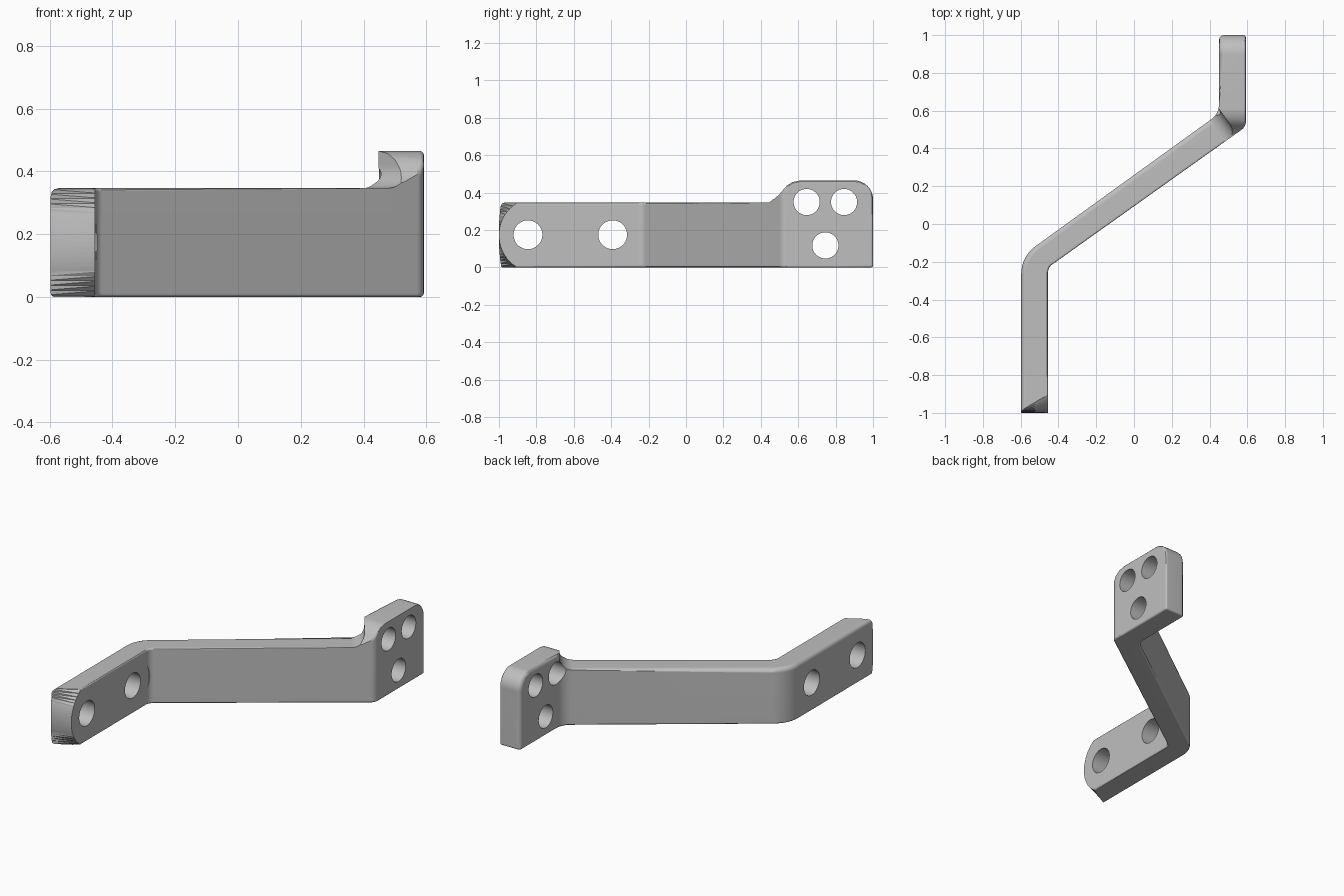
import bpy, bmesh, math
from mathutils import Vector

cube = bpy.data.objects.get("Cube")
if cube:
    bpy.data.objects.remove(cube, do_unlink=True)

X, Y, Z = Vector((1, 0, 0)), Vector((0, 1, 0)), Vector((0, 0, 1))
ARM = Vector((0.813, 0.582, 0)).normalized()   # direction of the slanted arm
ARM_SIDE = Z.cross(ARM)


def finish(name, bm):
    bmesh.ops.recalc_face_normals(bm, faces=bm.faces[:])
    mesh = bpy.data.meshes.new(name)
    bm.to_mesh(mesh)
    bm.free()
    obj = bpy.data.objects.new(name, mesh)
    bpy.context.scene.collection.objects.link(obj)
    return obj


def prism(name, points, u, v, w, start, end):
    """Extrude a profile drawn on axes u, v along axis w."""
    bm = bmesh.new()
    face = bm.faces.new([bm.verts.new(u * a + v * b + w * start) for a, b in points])
    moved = bmesh.ops.extrude_face_region(bm, geom=[face])["geom"]
    bmesh.ops.translate(bm, vec=w * (end - start),
                        verts=[e for e in moved if isinstance(e, bmesh.types.BMVert)])
    return finish(name, bm)


def arc(cx, cy, r, a0, a1, n):
    return [(cx + r * math.cos(math.radians(a0 + (a1 - a0) * i / n)),
             cy + r * math.sin(math.radians(a0 + (a1 - a0) * i / n))) for i in range(n + 1)]


def rounded(corners, n=8):
    """Round each (x, y, radius) corner of a closed outline."""
    out = []
    for i, (x, y, r) in enumerate(corners):
        p = Vector((x, y))
        if r == 0:
            out.append(p)
            continue
        a = (Vector(corners[i - 1][:2]) - p).normalized()
        b = (Vector(corners[(i + 1) % len(corners)][:2]) - p).normalized()
        half = a.angle(b) / 2
        center = p + (a + b).normalized() * (r / math.sin(half))
        p0 = p + a * (r / math.tan(half)) - center
        p1 = p + b * (r / math.tan(half)) - center
        turn = p0.angle(p1)
        for k in range(n + 1):
            t = k / n
            out.append(center + (p0 * math.sin((1 - t) * turn) + p1 * math.sin(t * turn)) / math.sin(turn))
    return out


def apply(obj, mod):
    bpy.context.view_layer.objects.active = obj
    bpy.ops.object.modifier_apply(modifier=mod.name)


def cut(obj, cutter):
    mod = obj.modifiers.new("cut", "BOOLEAN")
    mod.operation, mod.solver, mod.object = "DIFFERENCE", "EXACT", cutter
    apply(obj, mod)
    bpy.data.objects.remove(cutter, do_unlink=True)


# Bracket blank: bent strip seen from above
outline = rounded([(-0.597, -1.06, 0), (-0.455, -1.06, 0), (-0.455, -0.23, 0.05),
                   (0.592, 0.515, 0.05), (0.592, 1, 0), (0.45, 1, 0),
                   (0.45, 0.584, 0.1), (-0.597, -0.172, 0.18)])
bracket = prism("bracket", outline, X, Y, Z, 0, 0.465)

# Lower the arm and foot, leaving a filleted riser to the tall plate
low = 0.347
step = [(-2, low)] + arc(0.645, low + 0.075, 0.075, -90, 0, 8) + [(0.72, 0.6), (-2, 0.6)]
cut(bracket, prism("step_cutter", step, ARM, Z, ARM_SIDE, -1.5, 1.5))

# Round the plate's two upper corners
shoulder = [(0.43, 0.36), (0.47, 0.366), (0.497, 0.388), (0.515, 0.41), (0.538, 0.437),
            (0.57, 0.457), (0.62, 0.467), (0.62, 0.6), (0.43, 0.6)]
cut(bracket, prism("shoulder_cutter", shoulder, Y, Z, X, 0, 1))
back = arc(0.9, 0.365, 0.1, 90, 0, 10) + [(1.1, 0.365), (1.1, 0.6), (0.9, 0.6)]
cut(bracket, prism("back_corner_cutter", back, Y, Z, X, 0, 1))

# Edge rounding: generous on the outer side, fine elsewhere
bm = bmesh.new()
bm.from_mesh(bracket.data)
bmesh.ops.remove_doubles(bm, verts=bm.verts[:], dist=0.0002)
bmesh.ops.dissolve_limit(bm, angle_limit=math.radians(0.5), verts=bm.verts[:], edges=bm.edges[:])
bm.normal_update()
weight = bm.edges.layers.float.new("bevel_weight_edge")
for e in bm.edges:
    if len(e.link_faces) != 2 or e.calc_face_angle_signed() < math.radians(40):
        continue
    mid = (e.verts[0].co + e.verts[1].co) / 2
    if mid.z > 0.34 and 0.6 < mid.dot(ARM) < 0.76:
        continue
    normals = [f.normal for f in e.link_faces]
    outer = any(n.x < -0.4 for n in normals) and all(n.z > -0.9 for n in normals)
    e[weight] = 1.0 if outer else 0.45
bm.to_mesh(bracket.data)
bm.free()
mod = bracket.modifiers.new("edges", "BEVEL")
mod.limit_method, mod.width, mod.segments = "WEIGHT", 0.026, 3
mod.use_clamp_overlap = False
apply(bracket, mod)

# Foot tip: square on the outer face, blending to a round end on the inner face
bm = bmesh.new()
rows = []
for i in range(25):
    z = -0.01 + 0.37 * i / 24
    bulge = 0.2 - math.sqrt(0.2 ** 2 - (z - 0.173) ** 2)
    ends = [(x, -1 + bulge * t) for x, t in ((-0.62, 0.0), (-0.43, 1.15))]
    rows.append([bm.verts.new((x, y, z)) for x, y in
                 (ends[0], ends[1], (-0.43, -1.2), (-0.62, -1.2))])
for lo, hi in zip(rows, rows[1:]):
    for k in range(4):
        bm.faces.new((lo[k], lo[(k + 1) % 4], hi[(k + 1) % 4], hi[k]))
bm.faces.new(rows[0])
bm.faces.new(rows[-1])
bmesh.ops.triangulate(bm, faces=bm.faces[:])
cut(bracket, finish("tip_cutter", bm))

# Bolt holes, and the washer clearance that nicks the inner bend
for y, z, r in ((-0.845, 0.175, 0.077), (-0.392, 0.175, 0.077),
                (0.645, 0.35, 0.07), (0.845, 0.35, 0.07), (0.745, 0.118, 0.07)):
    circle = arc(y, z, r, 0, 360, 48)[:-1]
    cut(bracket, prism("hole_cutter", circle, Y, Z, X, -1, 1))
cut(bracket, prism("washer_cutter", arc(-0.392, 0.175, 0.16, 0, 360, 64)[:-1],
                   Y, Z, X, -0.4545, -0.3))

# Material and shading
metal = bpy.data.materials.new("plain_grey")
metal.use_nodes = True
grey = (0.52, 0.52, 0.52, 1)
metal.diffuse_color = grey
metal.node_tree.nodes["Principled BSDF"].inputs["Base Color"].default_value = grey
bracket.data.materials.clear()
bracket.data.materials.append(metal)
for poly in bracket.data.polygons:
    poly.material_index = 0
bpy.ops.object.select_all(action="DESELECT")
bracket.select_set(True)
bpy.context.view_layer.objects.active = bracket
bpy.ops.object.shade_smooth_by_angle(angle=math.radians(30))
mod = bracket.modifiers.new("flat_faces", "WEIGHTED_NORMAL")
mod.keep_sharp = True
